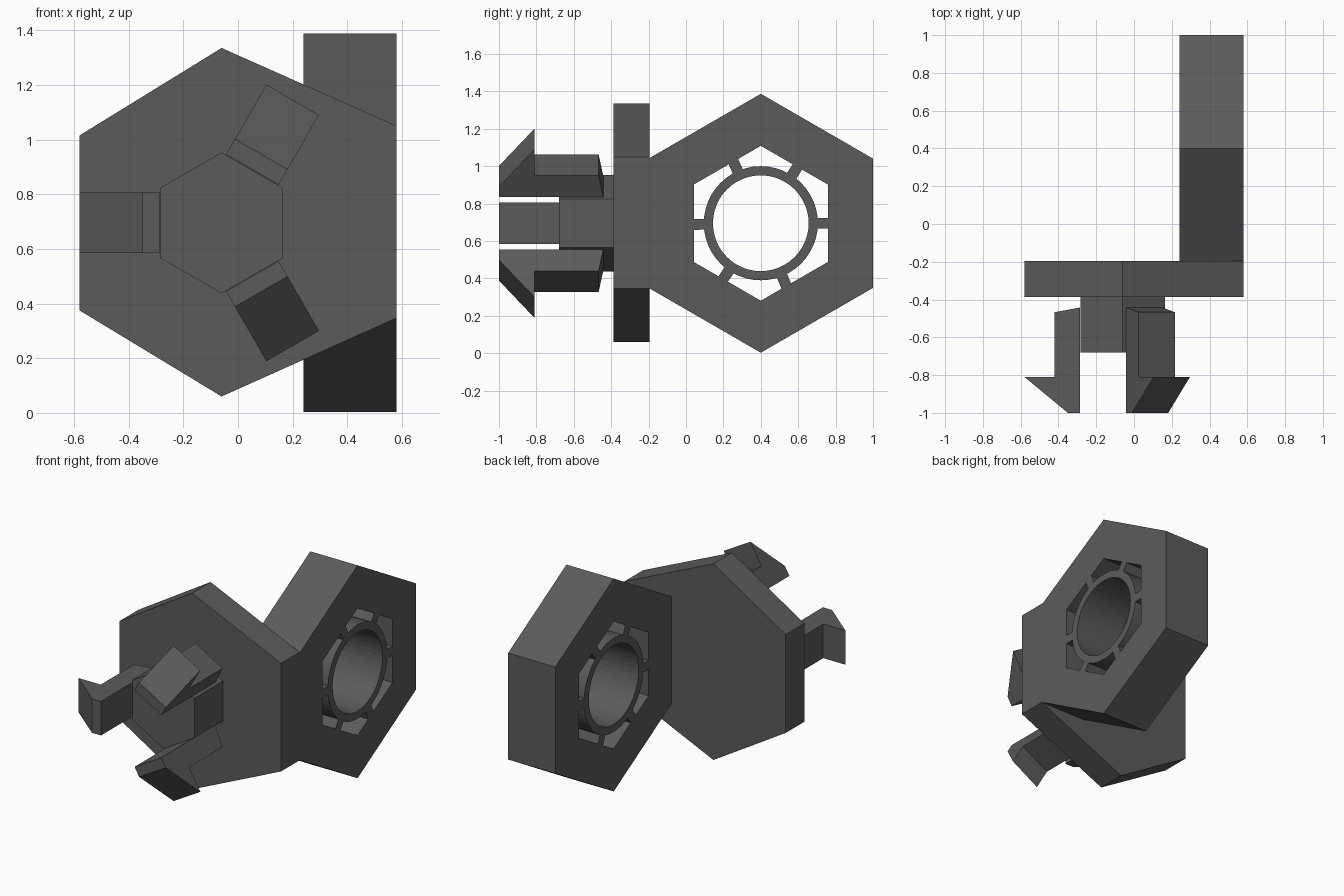
import bpy, bmesh, math
from mathutils import Matrix, Vector

if "Cube" in bpy.data.objects:
    bpy.data.objects.remove(bpy.data.objects["Cube"])

grey = bpy.data.materials.new("dark_grey")
grey.diffuse_color = (0.105, 0.105, 0.105, 1)
grey.use_nodes = True
grey.node_tree.nodes["Principled BSDF"].inputs["Base Color"].default_value = grey.diffuse_color


def finish(name, bm):
    bmesh.ops.recalc_face_normals(bm, faces=bm.faces[:])
    mesh = bpy.data.meshes.new(name)
    bm.to_mesh(mesh)
    bm.free()
    mesh.materials.append(grey)
    obj = bpy.data.objects.new(name, mesh)
    bpy.context.collection.objects.link(obj)
    return obj


def prism(name, points, place, a, b):
    """Solid prism: 2D profile carried from depth a to b by place(u, v, depth)."""
    bm = bmesh.new()
    face = bm.faces.new([bm.verts.new(place(u, v, a)) for u, v in points])
    ext = bmesh.ops.extrude_face_region(bm, geom=[face], use_keep_orig=True)
    shift = Vector(place(0, 0, b)) - Vector(place(0, 0, a))
    verts = [g for g in ext["geom"] if isinstance(g, bmesh.types.BMVert)]
    bmesh.ops.translate(bm, verts=verts, vec=shift)
    return finish(name, bm)


def tube(name, outer, inner, place, a, b):
    """Hollow prism between two profiles with equal point counts."""
    bm = bmesh.new()
    loops = [[bm.verts.new(place(u, v, d)) for u, v in pts]
             for pts, d in ((outer, a), (outer, b), (inner, b), (inner, a))]
    n = len(outer)
    for k in range(4):
        p, q = loops[k], loops[(k + 1) % 4]
        for i in range(n):
            j = (i + 1) % n
            bm.faces.new((p[i], p[j], q[j], q[i]))
    return finish(name, bm)


def polygon(cu, cv, r, n):
    return [(cu + r * math.sin(2 * math.pi * i / n),
             cv + r * math.cos(2 * math.pi * i / n)) for i in range(n)]


def along_y(u, v, d):
    return (u, d, v)


def along_x(u, v, d):
    return (d, u, v)


CZ = 0.695      # shared axis height
BX = -0.06      # centre of the boss
RY = 0.4        # centre of the ring
X0, X1 = 0.24, 0.58

# Mounting plate
prism("mounting_plate",
      [(-0.06, 1.335), (-0.58, 1.015), (-0.58, 0.375),
       (-0.06, 0.06), (0.58, 0.347), (0.58, 1.05)],
      along_y, -0.387, -0.196)

# Hexagonal boss
prism("hex_boss", polygon(BX, CZ, 0.258, 6), along_y, -0.68, -0.387)

# Three snap hooks around the boss: profile is (radius, y)
hook = [(0.225, -1), (0.29, -1), (0.52, -0.81),
        (0.36, -0.81), (0.36, -0.467), (0.225, -0.442)]
for i, deg in enumerate((180, 60, -60)):
    turn = Matrix.Rotation(-math.radians(deg), 3, 'Y')

    def radial(r, y, d, turn=turn):
        return turn @ Vector((r, y, d)) + Vector((BX, 0, CZ))
    prism(f"snap_hook_{i + 1}", hook, radial, -0.111, 0.111)

# Hexagonal ring housing and round sleeve inside it
tube("hex_ring", polygon(RY, CZ, 0.692, 6), polygon(RY, CZ, 0.414, 6),
     along_x, X0, X1)
tube("sleeve", polygon(RY, CZ, 0.305, 48), polygon(RY, CZ, 0.256, 48),
     along_x, X0, X1)

# Spokes joining the sleeve to the ring
for i, deg in enumerate((0, 57, 114, 181, 236, 292)):
    c, s = math.cos(math.radians(deg)), math.sin(math.radians(deg))
    w = 0.029
    pts = [(RY + r * c - t * s, CZ + r * s + t * c)
           for r, t in ((0.295, -w), (0.37, -w), (0.37, w), (0.295, w))]
    prism(f"spoke_{i + 1}", pts, along_x, X0, X1)
